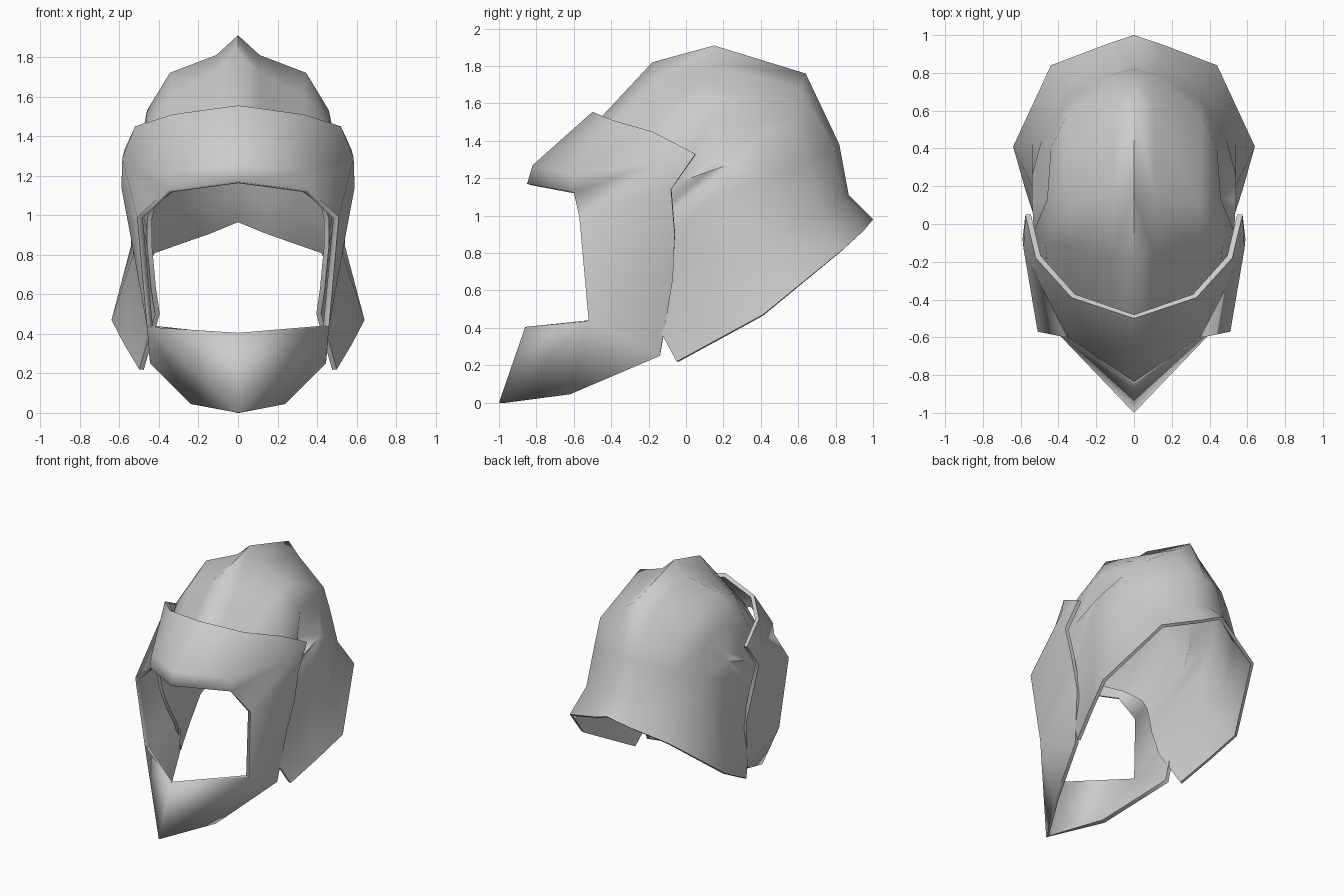
import bpy
import bmesh
import math
from mathutils import Vector

cube = bpy.data.objects.get("Cube")
if cube:
    bpy.data.objects.remove(cube, do_unlink=True)

# Plain steel for the whole helmet
steel = bpy.data.materials.new("pale_steel")
steel.use_nodes = True
steel.diffuse_color = (0.6, 0.6, 0.6, 1)
steel.node_tree.nodes["Principled BSDF"].inputs["Base Color"].default_value = (0.6, 0.6, 0.6, 1)


def bridge(bm, upper, lower):
    """Skin the gap between two point rows with triangles."""
    a = [bm.verts.new(Vector(p)) for p in upper]
    b = [bm.verts.new(Vector(p)) for p in lower]
    for i in range(len(a) - 1):
        bm.faces.new((a[i], b[i], a[i + 1]))
        bm.faces.new((b[i], b[i + 1], a[i + 1]))


def make_plate(name, strips, thickness):
    """Half plate from strips, mirrored across the middle and thickened inward."""
    bm = bmesh.new()
    for upper, lower in strips:
        bridge(bm, upper, lower)
    bmesh.ops.remove_doubles(bm, verts=bm.verts, dist=0.001)
    bmesh.ops.dissolve_degenerate(bm, edges=bm.edges, dist=0.001)
    bmesh.ops.recalc_face_normals(bm, faces=bm.faces)
    # Make the normals point away from the middle of the helmet
    middle = Vector((0, 0.1, 0.9))
    outward = sum((f.calc_center_median() - middle).dot(f.normal) * f.calc_area() for f in bm.faces)
    if outward < 0:
        bmesh.ops.reverse_faces(bm, faces=bm.faces)
    mesh = bpy.data.meshes.new(name)
    bm.to_mesh(mesh)
    bm.free()
    mesh.materials.append(steel)
    obj = bpy.data.objects.new(name, mesh)
    bpy.context.collection.objects.link(obj)
    mirror = obj.modifiers.new("mirror", 'MIRROR')
    mirror.use_clip = True
    solid = obj.modifiers.new("thickness", 'SOLIDIFY')
    solid.thickness = thickness
    solid.offset = -1
    solid.use_even_offset = False
    bpy.ops.object.select_all(action='DESELECT')
    obj.select_set(True)
    bpy.context.view_layer.objects.active = obj
    for modifier in ("mirror", "thickness"):
        bpy.ops.object.modifier_apply(modifier=modifier)
    bpy.ops.object.shade_smooth_by_angle(angle=math.radians(80))
    return obj


# Skull shell: lines running from the forehead edge over the top to the neck rim
crest = [(0, -.74, 1.22), (0, -.18, 1.82), (0, .15, 1.91), (0, .64, 1.76),
         (0, .82, 1.38), (0, .87, 1.11), (0, 1, .98)]
valley = [(.11, -.66, 1.2), (.11, -.17, 1.72), (.11, .15, 1.81), (.11, .61, 1.68),
          (.12, .79, 1.37), (.14, .85, 1.09), (.15, .95, .92)]
lobe = [(.33, -.51, 1.14), (.335, -.13, 1.61), (.345, .09, 1.72), (.36, .57, 1.51),
        (.36, .65, 1.3), (.37, .73, 1.02), (.44, .84, .82)]
temple = [(.44, -.42, 1.06), (.47, -.1, 1.43), (.46, .13, 1.53), (.44, .4, 1.43),
          (.49, .44, 1.2), (.54, .43, .85), (.64, .41, .47)]
ear = [(.46, -.38, .98), (.53, -.04, 1.18), (.54, .12, 1.235), (.54, .26, 1.285),
       (.54, .16, 1.1), (.53, .18, .8), (.575, .18, .345)]
# The dent sinks in just above the ear ledge
dent = ear[:2] + [(.44, .15, 1.3)] + ear[3:]
cheek = [(.46, -.38, .98), (.46, -.36, .92), (.46, -.34, .84), (.45, -.31, .74),
         (.44, -.26, .63), (.42, -.2, .5), (.5, -.05, .22)]
shell_lines = [crest, valley, lobe, temple, dent, ear, cheek]
make_plate("helmet_shell", list(zip(shell_lines, shell_lines[1:])), 0.025)

# Visor: brow band, side posts and pointed jaw around a face opening
top_rim = [(0, -.5, 1.555), (.33, -.39, 1.51), (.52, -.18, 1.45), (.575, .05, 1.33)]
brow = [(0, -.82, 1.27), (.35, -.595, 1.22), (.585, -.13, 1.29), (.59, -.08, 1.14)]
opening = [(0, -.85, 1.17), (.36, -.6, 1.125), (.51, -.57, .99), (.545, -.06, .9)]
post_foot = [(.46, -.52, .435), (.485, -.07, .66)]
jaw_top = [(0, -.86, .405), post_foot[0]]
jaw_bottom = [(0, -1, 0), (.24, -.62, .045), (.445, -.14, .25)]
make_plate("visor", [(top_rim, brow), (brow, opening), (opening[2:], post_foot),
                     (jaw_top, jaw_bottom[:2]), (post_foot[::-1], jaw_bottom[:0:-1])], 0.03)
